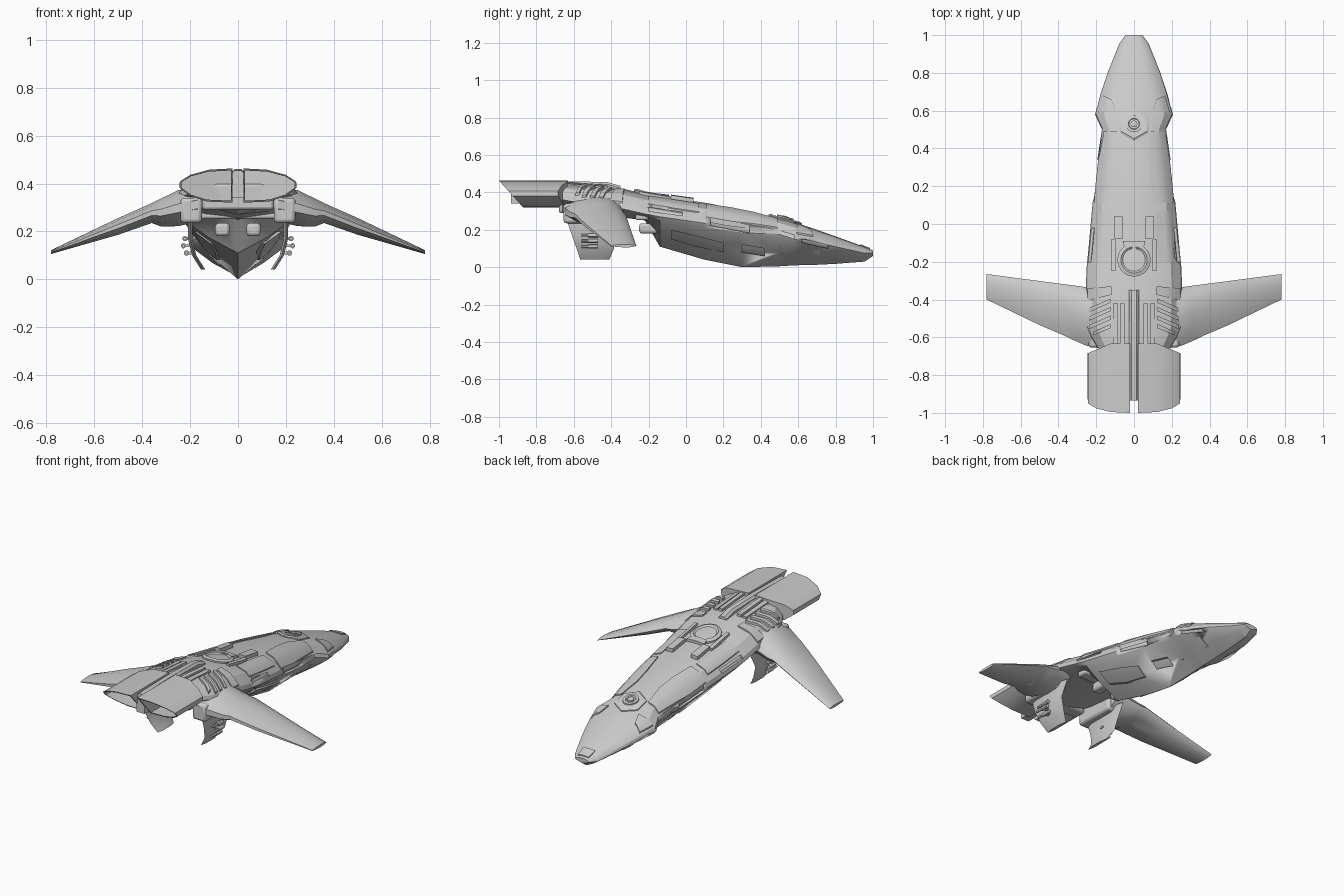
import bpy, bmesh
from math import sin, cos, pi
from mathutils import Vector
from mathutils.bvhtree import BVHTree

if "Cube" in bpy.data.objects:
    bpy.data.objects.remove(bpy.data.objects["Cube"])


def loft(name, rings, mirror=False, bevel=0, angle=30):
    """Skin a list of equal-length closed rings, capping both ends."""
    bm = bmesh.new()
    rows = [[bm.verts.new(p) for p in r] for r in rings]
    n = len(rows[0])
    for a, b in zip(rows, rows[1:]):
        for i in range(n):
            j = (i + 1) % n
            bm.faces.new((a[i], a[j], b[j], b[i]))
    bm.faces.new(rows[0])
    bm.faces.new(rows[-1])
    bmesh.ops.recalc_face_normals(bm, faces=bm.faces)
    me = bpy.data.meshes.new(name)
    bm.to_mesh(me)
    bm.free()
    ob = bpy.data.objects.new(name, me)
    bpy.context.collection.objects.link(ob)
    bpy.ops.object.select_all(action='DESELECT')
    bpy.context.view_layer.objects.active = ob
    ob.select_set(True)
    bpy.ops.object.shade_smooth_by_angle(angle=angle * pi / 180)
    if bevel:
        m = ob.modifiers.new("bevel", 'BEVEL')
        m.width, m.segments = bevel, 2
    if mirror:
        ob.modifiers.new("mirror", 'MIRROR')
    return ob


def box(name, x, y, z, **kw):
    return loft(name, [[(x[0], v, z[0]), (x[1], v, z[0]), (x[1], v, z[1]), (x[0], v, z[1])]
                       for v in y], **kw)


def circle_y(x, y, z, r, n=12):
    return [(x + r * cos(2 * pi * i / n), y, z + r * sin(2 * pi * i / n)) for i in range(n)]


# Main hull: y, half width, top, chine and keel heights
stations = [(1.0, .045, .09, .075, .06), (.955, .078, .108, .075, .03), (.8, .14, .165, .11, .018),
            (.68, .18, .207, .135, .012), (.58, .206, .24, .15, .01), (.5, .17, .262, .175, .005),
            (.3, .2, .307, .21, .0), (.1, .22, .345, .235, .04), (-.14, .242, .378, .27, .11),
            (-.22, .25, .392, .285, .25), (-.33, .255, .418, .31, .265), (-.55, .25, .44, .345, .27),
            (-.6, .225, .444, .35, .28), (-.66, .19, .444, .36, .29)]
hull_rings = []
for y, w, zt, zc, zb in stations:
    h, d = zt - zc, zc - zb
    half = [(.45 * w, zt - .06 * h), (.78 * w, zt - .3 * h), (.97 * w, zt - .75 * h), (w, zc),
            (.94 * w, zc - .12 * d), (.52 * w, zb + .42 * d)]
    hull_rings.append([(0, y, zt)] + [(x, y, z) for x, z in half] + [(0, y, zb)]
                      + [(-x, y, z) for x, z in reversed(half)])
hull = loft("hull", hull_rings, angle=26)
skin = BVHTree.FromPolygons([v.co for v in hull.data.vertices],
                            [p.vertices for p in hull.data.polygons])


def on_skin(u, v, h, side):
    """Point on the hull, from above (x, y) or from the side (y, z), lifted by h."""
    axis = Vector((1, 0, 0)) if side else Vector((0, 0, 1))
    start = Vector((1, u, v)) if side else Vector((u, v, 1))
    return skin.ray_cast(start, -axis)[0] + axis * h


def plate(name, a, b, h=.01, depth=.02, side=False, mirror=True):
    """Raised panel following the hull between two polylines."""
    rings = []
    for (u0, v0), (u1, v1) in zip(a, b):
        uv = [(u0 + (u1 - u0) * t / 4, v0 + (v1 - v0) * t / 4) for t in range(5)]
        rings.append([on_skin(u, v, h, side) for u, v in uv]
                     + [on_skin(u, v, -depth, side) for u, v in reversed(uv)])
    return loft(name, rings, mirror=mirror)


def pad(name, y, steps, n):
    """Stepped round pad on the deck; steps are (radius, lift)."""
    return loft(name, [[on_skin(r * cos(2 * pi * (i + .5) / n), y + r * sin(2 * pi * (i + .5) / n), h, False)
                        for i in range(n)] for r, h in steps])


# Recesses in the hull sides
for i, (y0, y1, za, zb, dz) in enumerate([(.13, .34, .265, .225, .042), (-.2, -.02, .32, .295, .02),
                                         (.3, .42, .12, .10, .04), (.62, .76, .15, .118, .018)]):
    cut = plate(f"recess_cutter_{i}", [(y0, za), (y1, zb)], [(y0, za - dz), (y1, zb - dz)],
                h=.04, depth=.014, side=True)
    cut.hide_render = True
    cut.hide_set(True)
    m = hull.modifiers.new("recess", 'BOOLEAN')
    m.operation, m.object, m.solver = 'DIFFERENCE', cut, 'EXACT'

# Shoulder armour, deck panels and side panels
plate("shoulder_armour", [(.09, .49), (.075, .36), (.085, .25), (.11, .11)],
      [(.16, .49), (.183, .36), (.2, .25), (.212, .11)], h=.008)
plate("canopy_brow", [(.1, .6), (.12, .66)], [(.19, .59), (.165, .68)], h=.008)
plate("nose_cap", [(-.04, .93), (-.035, .985)], [(.04, .93), (.035, .985)], h=.006, mirror=False)
plate("mid_deck_panel", [(.12, .07), (.12, -.06), (.13, -.2)], [(.195, .07), (.205, -.06), (.215, -.2)], h=.006)
plate("lower_side_panel", [(.2, .13), (.05, .17), (-.08, .2)], [(.2, .08), (.05, .11), (-.08, .15)],
      h=.01, side=True)
plate("lower_nose_panel", [(.72, .09), (.5, .12)], [(.72, .05), (.5, .06)], h=.008, side=True)

# Deck hatch near the nose, drum behind it
pad("hatch_base", .53, [(.09, -.02), (.09, .006), (.078, .012)], 6)
pad("hatch_ring", .53, [(.045, -.01), (.045, .018), (.03, .018), (.026, .008)], 16)
pad("hatch_knob", .53, [(.018, -.01), (.018, .018), (.012, .021)], 12)
pad("deck_drum", -.19, [(.088, -.02), (.088, .01), (.07, .018), (.06, .01), (.02, .012)], 24)
plate("drum_bridge", [(-.06, -.09), (-.05, -.13)], [(.06, -.09), (.05, -.13)], h=.016, mirror=False)

# Deck blocks and rails
plate("deck_block", [(.06, .04), (.06, -.08)], [(.105, .04), (.105, -.08)], h=.022)
plate("deck_runner", [(.098, -.08), (.098, -.25)], [(.118, -.08), (.118, -.25)], h=.014)
plate("rear_rail", [(.05, -.42), (.05, -.64)], [(.075, -.42), (.075, -.64)], h=.016)
plate("rear_rail_outer", [(.085, -.42), (.085, -.64)], [(.11, -.42), (.11, -.64)], h=.012)

# Slanted vent slats on the rear shoulders
for i in range(4):
    y = -.395 - .045 * i
    plate(f"vent_slat_{i}", [(.125, y), (.125, y - .022)], [(.238, y - .05), (.238, y - .072)][:2]
          if i < 3 else [(.215, y - .04), (.215, y - .06)], h=.014)
plate("vent_frame", [(.12, -.33), (.12, -.375)], [(.245, -.34), (.245, -.405)], h=.01)

# Central tail beam
beam = [(-.35, .395, .435), (-.42, .4, .455), (-.66, .34, .46), (-.935, .34, .455)]
loft("tail_beam", [[(-.026, y, a), (.026, y, a), (.026, y, b - .012), (.014, y, b),
                    (-.014, y, b), (-.026, y, b - .012)] for y, a, b in beam])

# Engine cowls: hollow shells with a raked open rear edge
profile = [(.022, .463), (.12, .458), (.2, .436), (.243, .408), (.245, .382), (.2, .348),
           (.13, .325), (.022, .32)]
inner = [(.13 + (x - .13) * .93, .39 + (z - .39) * .88) for x, z in profile]


def front(x):
    return -.632 - .05 * max(0, (x - .12) / .12)


def rear(z):
    return -1 + max(0, .463 - z) * .9


loft("engine_cowl", [[(x, front(x), z) for x, z in profile], [(x, rear(z), z) for x, z in profile],
                     [(x, rear(z), z) for x, z in inner], [(x, front(x) - .04, z) for x, z in inner]],
     mirror=True, angle=40)
box("tail_block", (-.15, .15), (-.68, -.6), (.29, .4), bevel=.012)

# Drooped, forward-swept wings: x, leading y, trailing y, top, bottom
wing = [(.17, -.33, -.66, .385, .24), (.25, -.335, -.645, .372, .222), (.32, -.325, -.615, .338, .22),
        (.36, -.32, -.595, .318, .235), (.5, -.302, -.535, .256, .186), (.78, -.265, -.4, .122, .106)]
rings = []
for x, l, t, zt, zb in wing:
    c, m, h = l - t, (zt + zb) / 2, zt - zb
    pts = [(0, 0), (.06, .22), (.25, .46), (.5, .5), (.8, .36), (1, .12), (1, -.12), (.8, -.36),
           (.5, -.5), (.25, -.46), (.06, -.22)]
    rings.append([(x, l - u * c, m + v * h) for u, v in pts])
loft("wing", rings, mirror=True, angle=35)
box("wing_root_fairing", (.15, .24), (-.655, -.4), (.235, .34), mirror=True, bevel=.015)

# Lower fins: z, x, rear y, front y
rings = []
for z, x, a, b in [(.26, .2, -.64, -.33), (.17, .2, -.61, -.38), (.1, .183, -.585, -.385),
                   (.04, .145, -.565, -.41)]:
    rings.append([(x, a, z), (x + .009, a + .04, z), (x + .009, b - .04, z), (x, b, z),
                  (x - .009, b - .04, z), (x - .009, a + .04, z)])
loft("lower_fin", rings, mirror=True)

# Small guns clipped to the fins
for i, (x, z) in enumerate([(.222, .17), (.228, .14), (.215, .11)]):
    loft(f"gun_barrel_{i}", [circle_y(x, y, z, r) for y, r in
                             [(-.56, .007), (-.52, .007), (-.52, .011), (-.47, .011)]], mirror=True)
    box(f"gun_mount_{i}", (.185, x), (-.51, -.49), (z - .006, z + .006), mirror=True)

# Twin thrusters on the lower transom
box("thruster", (.035, .095), (-.25, -.12), (.18, .235), mirror=True, bevel=.014)
box("transom_lintel", (-.18, .18), (-.27, -.2), (.252, .29), bevel=.01)
